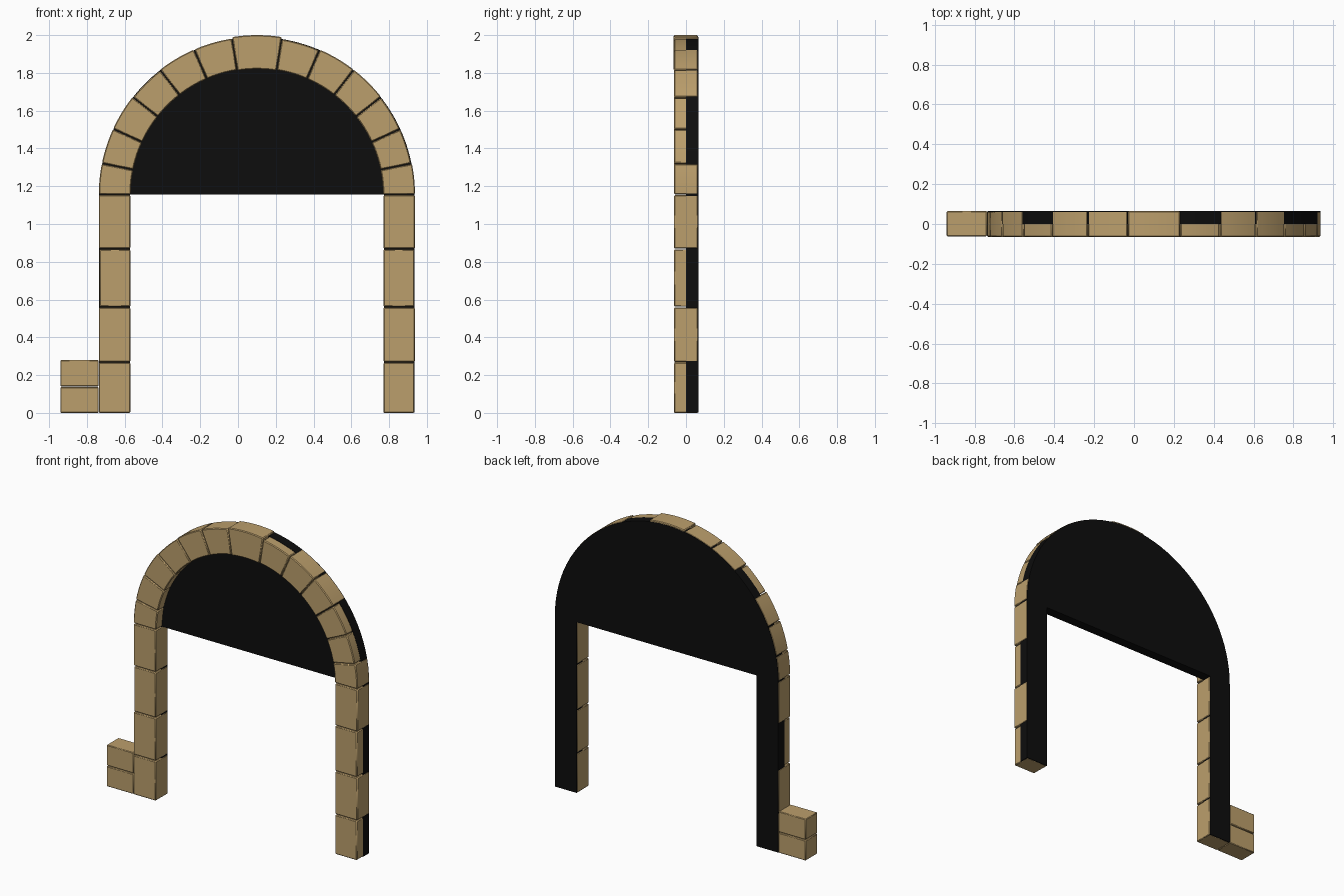
import bpy, bmesh, math
from math import radians, cos, sin

if "Cube" in bpy.data.objects:
    bpy.data.objects.remove(bpy.data.objects["Cube"])

CX, SPRING = 0.10, 1.155        # arch centre
R_IN, R_OUT = 0.668, 0.835      # ring radii
FRONT, BACK = -0.064, 0.065
GAP = 0.0025                    # half joint width
PROUD = 0.002                   # stones stand just outside or inside the backing


def material(name, rgb):
    m = bpy.data.materials.new(name)
    m.diffuse_color = (*rgb, 1)
    m.use_nodes = True
    m.node_tree.nodes["Principled BSDF"].inputs["Base Color"].default_value = m.diffuse_color
    return m


STONE = material("sandstone", (0.50, 0.345, 0.15))
DARK = material("black_backing", (0.004, 0.004, 0.004))


def prism(name, outline, y0, y1, mat, bevel=0.0):
    """Extrude an x-z outline along y."""
    bm = bmesh.new()
    face = bm.faces.new([bm.verts.new((x, y0, z)) for x, z in outline])
    ext = bmesh.ops.extrude_face_region(bm, geom=[face])
    moved = [g for g in ext["geom"] if isinstance(g, bmesh.types.BMVert)]
    bmesh.ops.translate(bm, verts=moved, vec=(0, y1 - y0, 0))
    bmesh.ops.recalc_face_normals(bm, faces=bm.faces)
    me = bpy.data.meshes.new(name)
    bm.to_mesh(me)
    bm.free()
    me.materials.append(mat)
    ob = bpy.data.objects.new(name, me)
    bpy.context.collection.objects.link(ob)
    bpy.ops.object.select_all(action='DESELECT')
    ob.select_set(True)
    bpy.context.view_layer.objects.active = ob
    bpy.ops.object.shade_smooth_by_angle(angle=radians(30))
    if bevel:
        b = ob.modifiers.new("bevel", 'BEVEL')
        b.width, b.segments = bevel, 1
        b.limit_method, b.angle_limit = 'ANGLE', radians(40)
    return ob


def rect(x0, x1, z0, z1):
    return [(x0, z0), (x1, z0), (x1, z1), (x0, z1)]


def arc(r, a0, a1, n):
    return [(CX + r * cos(radians(a0 + (a1 - a0) * i / n)),
             SPRING + r * sin(radians(a0 + (a1 - a0) * i / n))) for i in range(n + 1)]


# Pillar blocks; blocks listed as recessed let the backing show on the outer side
levels = [0, 0.268, 0.56, 0.868, 1.155]
for side, label, recessed in ((-1, "left", {2}), (1, "right", {0, 2})):
    for i in range(4):
        out = R_OUT + (-PROUD if i in recessed else PROUD)
        xs = sorted((CX + side * (R_IN + 0.002), CX + side * out))
        z0 = levels[i] + (GAP if i else 0)
        prism(f"{label}_pillar_block_{i + 1}", rect(*xs, z0, levels[i + 1] - GAP),
              FRONT, BACK - 0.001, STONE, 0.005)

# Arch stones on both sides of the keystone
joints = [0, 11.4, 24.6, 38.2, 52.2, 66.6, 81]
for label, recessed in (("right", {1, 2, 5}), ("left", {3})):
    for i in range(6):
        a0, a1 = joints[i] + 0.18, joints[i + 1] - 0.18
        if label == "left":
            a0, a1 = 180 - a0, 180 - a1
        out = R_OUT + (-PROUD if i in recessed else PROUD)
        prism(f"{label}_arch_stone_{i + 1}",
              arc(R_IN, a0, a1, 5) + arc(out, a1, a0, 5),
              FRONT, BACK - 0.001, STONE, 0.005)

# Keystone, slightly taller than the ring
prism("keystone", arc(R_IN - 0.003, 81.1, 98.9, 5) + arc(R_OUT + 0.010, 98.9, 81.1, 5),
      FRONT - 0.001, BACK - 0.001, STONE, 0.005)

# Two low blocks beside the left pillar
for i, (z0, z1) in enumerate(((0, 0.136), (0.141, 0.28))):
    prism(f"side_block_{i + 1}", rect(-0.94, -0.738, z0, z1), FRONT + 0.002, BACK, STONE, 0.004)

# Dark backing: filled half round with two legs
leg = R_IN + 0.005
prism("backing_panel",
      arc(R_OUT, 0, 180, 48) +
      [(CX - R_OUT, 0.001), (CX - leg, 0.001), (CX - leg, SPRING),
       (CX + leg, SPRING), (CX + leg, 0.001), (CX + R_OUT, 0.001)],
      0.0, BACK, DARK)
